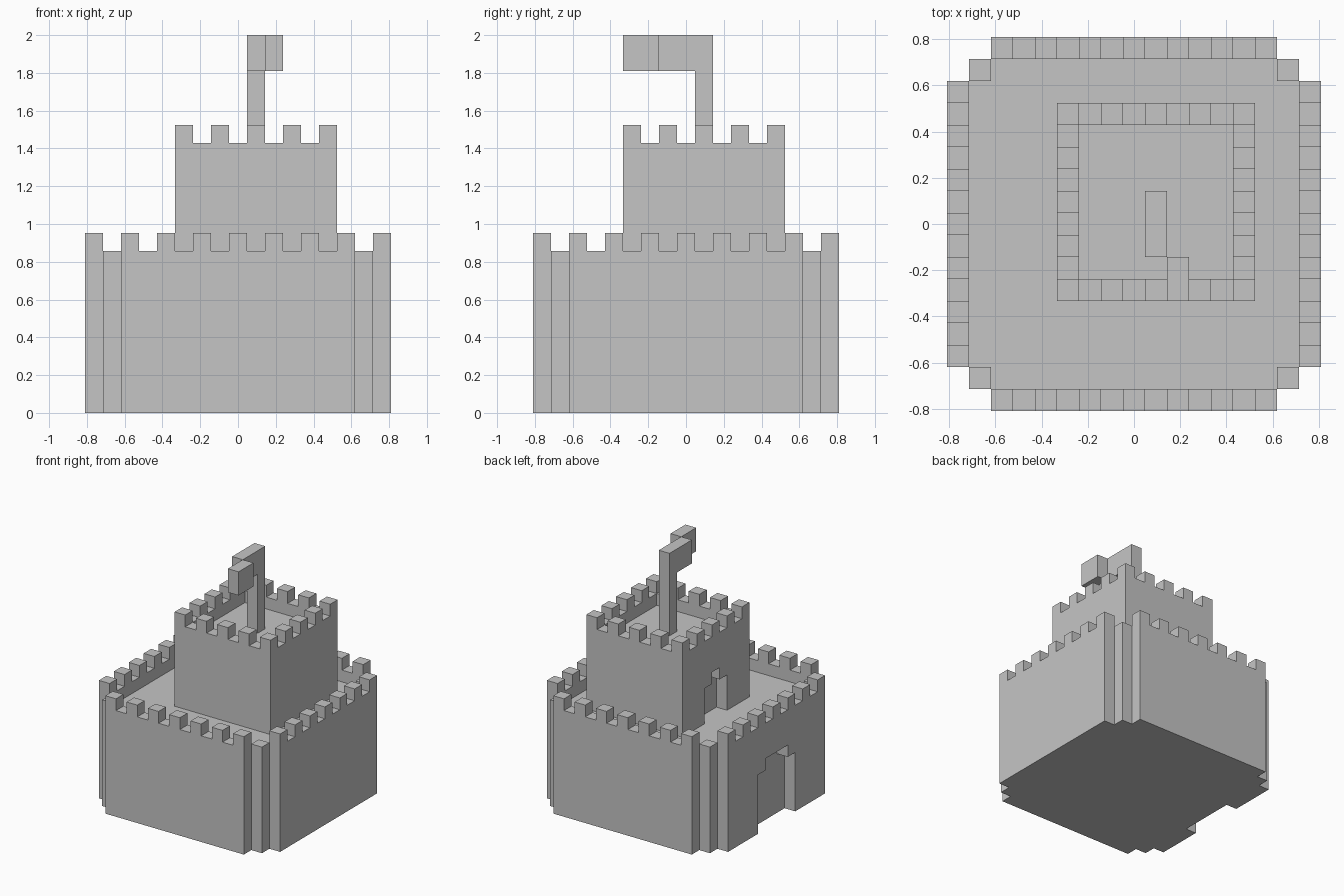
import bpy
import bmesh
from mathutils import Vector

if "Cube" in bpy.data.objects:
    bpy.data.objects.remove(bpy.data.objects["Cube"], do_unlink=True)

U = 2 / 21           # one block
SIZE = 17            # blocks along each side of the plan
HALF = SIZE / 2

stone = bpy.data.materials.new("light_grey_stone")
stone.use_nodes = True
GREY = (0.56, 0.56, 0.56, 1)
stone.diffuse_color = GREY
stone.node_tree.nodes["Principled BSDF"].inputs["Base Color"].default_value = GREY


def place(x, y, z):
    """Block coordinates to model coordinates."""
    return Vector(((x - HALF) * U, (y - HALF) * U, z * U))


def prism(name, points, depth):
    """Extrude a flat outline, given in block coordinates, along depth."""
    bm = bmesh.new()
    face = bm.faces.new([bm.verts.new(place(*p)) for p in points])
    out = bmesh.ops.extrude_face_region(bm, geom=[face])
    moved = [v for v in out["geom"] if isinstance(v, bmesh.types.BMVert)]
    bmesh.ops.translate(bm, vec=Vector(depth) * U, verts=moved)
    bmesh.ops.recalc_face_normals(bm, faces=bm.faces)
    mesh = bpy.data.meshes.new(name)
    bm.to_mesh(mesh)
    bm.free()
    mesh.materials.append(stone)
    obj = bpy.data.objects.new(name, mesh)
    bpy.context.collection.objects.link(obj)


def box(name, x0, x1, y0, y1, z0, z1):
    base = [(x0, y0, z0), (x1, y0, z0), (x1, y1, z0), (x0, y1, z0)]
    prism(name, base, (0, 0, z1 - z0))


def wall(name, axis, offset, start, end, base, top, parity, door=None):
    """Battlemented wall one block thick; door = (start, end, height)."""
    outline = [(start, base)]
    for i in range(start, end):
        h = top + (i % 2 == parity)
        outline += [(i, h), (i + 1, h)]
    outline.append((end, base))
    if door:
        d0, d1, h = door[0], door[1], base + door[2]
        outline += [(d1, base), (d1, h), (d1 - 1, h), (d1 - 1, h + 1),
                    (d0 + 1, h + 1), (d0 + 1, h), (d0, h), (d0, base)]
    if axis == "x":
        prism(name, [(a, offset, z) for a, z in outline], (0, 1, 0))
    else:
        prism(name, [(offset, a, z) for a, z in outline], (1, 0, 0))


# Lower keep: solid core, four battlemented walls and stepped corners
box("courtyard_core", 1, 16, 1, 16, 0, 8)
wall("front_wall", "x", 0, 2, 15, 0, 9, 0)
wall("back_wall", "x", 16, 2, 15, 0, 9, 0)
wall("left_wall", "y", 16, 2, 15, 0, 9, 0)
wall("right_gate_wall", "y", 0, 2, 15, 0, 9, 0, door=(6, 11, 5))
for x in (1, 15):
    for y in (1, 15):
        box("corner_cap", x, x + 1, y, y + 1, 8, 9)

# Upper tower, set off centre
box("tower_core", 6, 13, 6, 13, 8, 14)
wall("tower_front_wall", "x", 5, 5, 14, 8, 15, 1)
wall("tower_back_wall", "x", 13, 5, 14, 8, 15, 1)
wall("tower_left_wall", "y", 13, 6, 13, 8, 15, 1)
wall("tower_right_door_wall", "y", 5, 6, 13, 8, 15, 1, door=(8, 11, 3))

# Flagpole and waving flag
box("flagpole", 9, 10, 9, 10, 14, 21)
box("flag_inner", 9, 10, 7, 9, 19, 21)
box("flag_tip", 10, 11, 5, 7, 19, 21)
